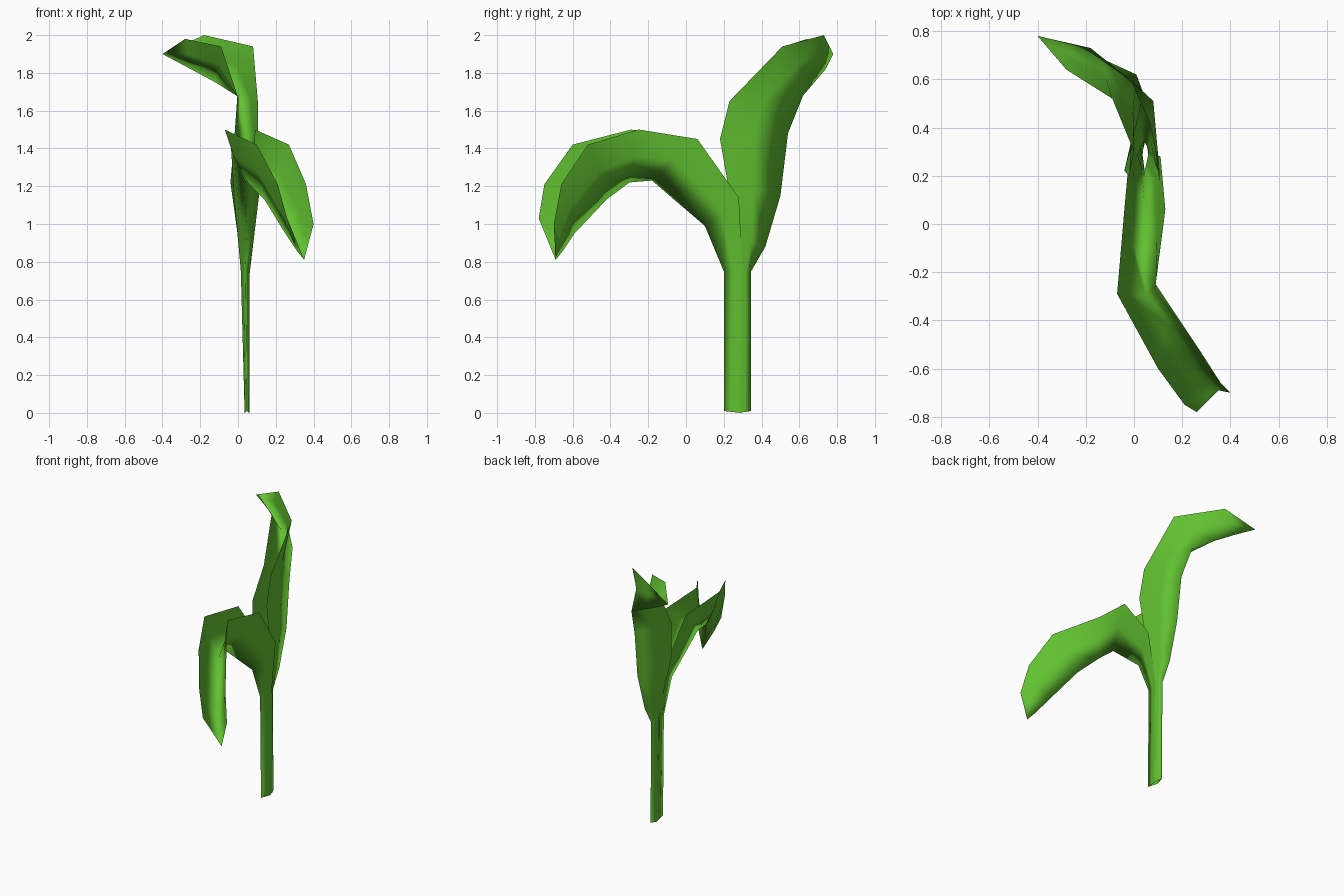
import bpy, bmesh
from mathutils import Vector as V

green = bpy.data.materials.new("leaf_green")
green.diffuse_color = (0.12, 0.53, 0.03, 1)


def leaf(name, stations, tip, flip):
    """Folded sheet: each station is (left edge, keel, right edge, bulge)."""
    bm = bmesh.new()
    rows = []
    for l, k, r, b in stations:
        l, k, r = V(l), V(k), V(r)
        side = (r - l) * b
        pts = [l, (l + k) / 2 - side, k, (r + k) / 2 + side, r]
        rows.append([bm.verts.new(p) for p in pts])
    for a, c in zip(rows, rows[1:]):
        for i in range(4):
            bm.faces.new((a[i], a[i + 1], c[i + 1], c[i]))
    end = bm.verts.new(tip)
    for i in range(4):
        bm.faces.new((rows[-1][i], rows[-1][i + 1], end))
    if flip:
        bmesh.ops.reverse_faces(bm, faces=bm.faces[:])
    me = bpy.data.meshes.new(name)
    bm.to_mesh(me)
    bm.free()
    for p in me.polygons:
        p.use_smooth = True
    me.materials.append(green)
    ob = bpy.data.objects.new(name, me)
    bpy.context.collection.objects.link(ob)


# Drooping leaf that arches forward, with its half of the stem
leaf("drooping_leaf", [
    ((0.035, 0.29, 0), (0.047, 0.20, 0.01), (0.06, 0.29, 0), 0.0),
    ((0.015, 0.29, 0.75), (0.04, 0.20, 0.75), (0.062, 0.30, 0.74), 0.0),
    ((-0.02, 0.28, 1.14), (0.045, 0.10, 0.99), (0.11, 0.28, 1.14), 0.08),
    ((-0.04, 0.06, 1.45), (0.03, -0.18, 1.23), (0.13, 0.06, 1.45), 0.08),
    ((-0.07, -0.29, 1.50), (0.05, -0.30, 1.22), (0.09, -0.25, 1.50), 0.08),
    ((0.10, -0.60, 1.42), (0.14, -0.42, 1.13), (0.27, -0.52, 1.42), 0.08),
    ((0.21, -0.75, 1.21), (0.25, -0.59, 0.95), (0.36, -0.66, 1.21), 0.08),
    ((0.26, -0.78, 1.03), (0.31, -0.65, 0.86), (0.40, -0.70, 1.00), 0.05),
], (0.35, -0.69, 0.81), False)

# Upright leaf that twists towards the back left, with the other stem half
leaf("upright_leaf", [
    ((0.035, 0.28, 0), (0.047, 0.345, 0.01), (0.06, 0.28, 0), 0.1),
    ((0.02, 0.29, 0.75), (0.042, 0.345, 0.75), (0.062, 0.29, 0.75), 0.1),
    ((0.00, 0.27, 0.93), (0.042, 0.42, 0.88), (0.08, 0.27, 0.93), 0.08),
    ((-0.04, 0.22, 1.22), (0.045, 0.50, 1.15), (0.10, 0.22, 1.22), 0.08),
    ((-0.02, 0.20, 1.45), (0.04, 0.54, 1.48), (0.105, 0.18, 1.45), 0.08),
    ((0.00, 0.30, 1.67), (0.01, 0.62, 1.68), (0.105, 0.23, 1.65), 0.08),
    ((-0.09, 0.52, 1.94), (-0.12, 0.68, 1.75), (0.08, 0.51, 1.94), 0.05),
    ((-0.28, 0.64, 1.98), (-0.25, 0.74, 1.82), (-0.18, 0.73, 2.00), 0.0),
], (-0.40, 0.78, 1.90), True)
